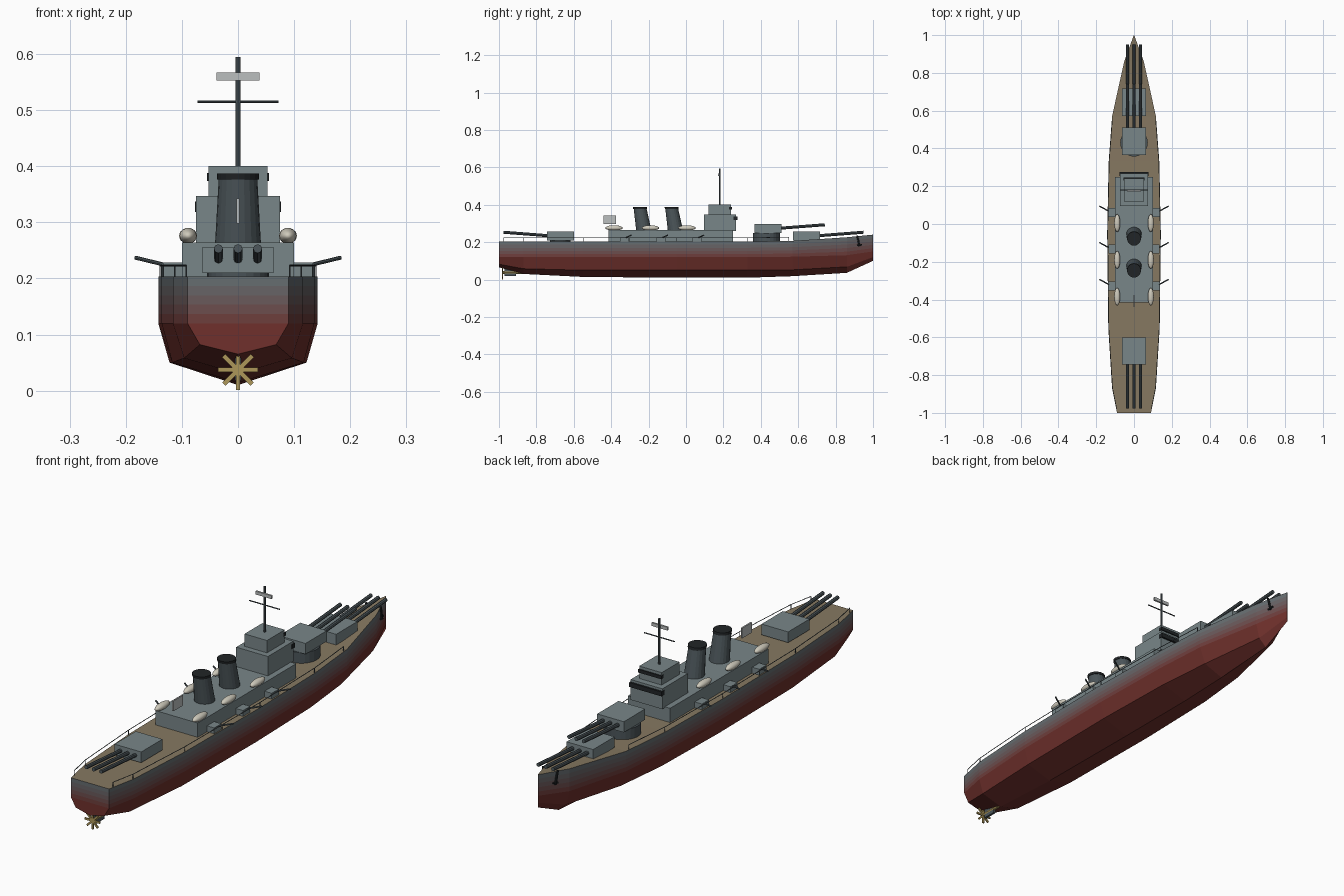
import bpy, bmesh, math
from mathutils import Vector, Matrix

if "Cube" in bpy.data.objects:
    bpy.data.objects.remove(bpy.data.objects["Cube"])


def mat(name, r, g, b):
    m = bpy.data.materials.new(name)
    m.diffuse_color = (r, g, b, 1)
    m.use_nodes = True
    m.node_tree.nodes["Principled BSDF"].inputs["Base Color"].default_value = m.diffuse_color
    return m


GREY = mat("steel", 0.19, 0.24, 0.25)
DARK = mat("dark_steel", 0.07, 0.09, 0.10)
BLACK = mat("black", 0.015, 0.018, 0.02)
LIGHT = mat("light_grey", 0.5, 0.52, 0.52)
WOOD = mat("deck_wood", 0.24, 0.19, 0.12)
CREAM = mat("boat_cream", 0.62, 0.59, 0.5)
BRASS = mat("brass", 0.42, 0.31, 0.10)
TOP, RED = (0.13, 0.16, 0.17), (0.16, 0.03, 0.025)
BANDS = 5
BAND_MATS = [mat(f"hull_band_{i}", *[a + (b - a) * (i + 0.3) / BANDS for a, b in zip(TOP, RED)])
             for i in range(BANDS)]
REDM = mat("hull_red", *RED)


def finish(name, bm, *mats, smooth=False):
    bmesh.ops.recalc_face_normals(bm, faces=bm.faces[:])
    me = bpy.data.meshes.new(name)
    bm.to_mesh(me)
    bm.free()
    for m in mats:
        me.materials.append(m)
    if smooth:
        me.shade_smooth()
    ob = bpy.data.objects.new(name, me)
    bpy.context.collection.objects.link(ob)
    return ob


def box(name, x, y, z, m):
    """Box from (min, max) ranges."""
    bm = bmesh.new()
    size = [r[1] - r[0] for r in (x, y, z)]
    mid = [(r[0] + r[1]) / 2 for r in (x, y, z)]
    bmesh.ops.create_cube(bm, size=1, matrix=Matrix.Translation(mid) @ Matrix.Diagonal((*size, 1)))
    return finish(name, bm, m)


def add_rod(bm, a, b, r1, r2=None, n=8):
    a, b = Vector(a), Vector(b)
    d = b - a
    rot = d.to_track_quat('Z', 'Y').to_matrix().to_4x4()
    bmesh.ops.create_cone(bm, cap_ends=True, segments=n, radius1=r1, radius2=r2 or r1,
                          depth=d.length, matrix=Matrix.Translation((a + b) / 2) @ rot)


def rod(name, a, b, r, m, n=8):
    bm = bmesh.new()
    add_rod(bm, a, b, r, n=n)
    return finish(name, bm, m)


# Hull stations: y, half width, deck z, side foot z, bilge x, bilge z, keel z
STATIONS = [
    (-1.00, 0.090, 0.203, 0.120, 0.068, 0.082, 0.065),
    (-0.87, 0.116, 0.203, 0.120, 0.096, 0.058, 0.030),
    (-0.55, 0.136, 0.203, 0.120, 0.117, 0.050, 0.014),
    (-0.05, 0.142, 0.203, 0.120, 0.122, 0.050, 0.010),
    (0.33, 0.134, 0.203, 0.120, 0.113, 0.050, 0.010),
    (0.57, 0.116, 0.207, 0.122, 0.090, 0.052, 0.018),
    (0.86, 0.052, 0.226, 0.130, 0.036, 0.068, 0.036),
    (1.00, 0.001, 0.240, 0.150, 0.001, 0.120, 0.100),
]
bm = bmesh.new()
rings = []
for y, w, d, s, bx, bz, k in STATIONS:
    half = [(w, d + (s - d) * i / BANDS) for i in range(BANDS + 1)] + [(bx, bz)]
    pts = half + [(0, k)] + [(-x, z) for x, z in reversed(half)]
    rings.append([bm.verts.new((x, y, z)) for x, z in pts])
N = len(rings[0])


def band(j):
    return min(j, N - 2 - j, BANDS)


for a, b in zip(rings, rings[1:]):
    for j in range(N - 1):
        bm.faces.new((a[j], a[j + 1], b[j + 1], b[j])).material_index = band(j)
    bm.faces.new((a[-1], a[0], b[0], b[-1])).material_index = BANDS + 1
for ring in (rings[0], rings[-1]):      # transom and stem strips
    for j in range(N // 2):
        vs = [ring[j], ring[j + 1], ring[N - 2 - j], ring[N - 1 - j]]
        bm.faces.new(list(dict.fromkeys(vs))).material_index = band(j)
finish("hull", bm, *BAND_MATS, REDM, WOOD)


def edge(y):
    """Deck edge half width and height at y."""
    for a, b in zip(STATIONS, STATIONS[1:]):
        if a[0] <= y <= b[0]:
            t = (y - a[0]) / (b[0] - a[0])
            return a[1] + (b[1] - a[1]) * t, a[2] + (b[2] - a[2]) * t


# Deckhouse and bridge tiers with window bands
box("deckhouse", (-0.1, 0.1), (-0.415, 0.25), (0.195, 0.264), GREY)
box("bridge_lower", (-0.075, 0.075), (0.095, 0.267), (0.26, 0.347), GREY)
box("bridge_upper", (-0.053, 0.053), (0.12, 0.24), (0.345, 0.40), GREY)
box("lower_windows", (-0.077, 0.077), (0.255, 0.275), (0.318, 0.337), BLACK)
box("upper_windows", (-0.055, 0.055), (0.23, 0.245), (0.374, 0.388), BLACK)

# Mast, yard and radar panels
rod("mast", (0, 0.18, 0.39), (0, 0.18, 0.595), 0.0045, DARK)
rod("mast_yard", (-0.072, 0.18, 0.515), (0.072, 0.18, 0.515), 0.0025, DARK)
box("mast_radar", (-0.038, 0.038), (0.172, 0.18), (0.553, 0.567), LIGHT)
box("aft_radar", (-0.003, 0.003), (-0.44, -0.375), (0.298, 0.342), LIGHT)

# Raked funnels with black caps
for i, y in enumerate((-0.056, -0.225)):
    for part, z1, z2, r1, r2, m in (("funnel", 0.26, 0.385, 0.041, 0.034, DARK),
                                    ("funnel_cap", 0.376, 0.387, 0.037, 0.037, BLACK)):
        bm = bmesh.new()
        add_rod(bm, (0, 0, z1), (0, 0, z2), r1, r2, 20)
        for v in bm.verts:
            v.co.y += y - (v.co.z - 0.26) * 0.17
        finish(f"{part}_{i}", bm, m)


# Triple gun turrets
def turret(name, y, z, s):
    box(f"{name}_turret", (-0.063, 0.063), (y - 0.072, y + 0.072), (z, z + 0.046), GREY)
    bm = bmesh.new()
    for x in (-0.035, 0, 0.035):
        add_rod(bm, (x, y + s * 0.06, z + 0.024), (x, y + s * 0.304, z + 0.043), 0.008)
    finish(f"{name}_barrels", bm, DARK)


turret("fore", 0.645, 0.21, 1)
turret("raised", 0.438, 0.25, 1)
turret("aft", -0.672, 0.21, -1)
rod("raised_barbette", (0, 0.43, 0.195), (0, 0.43, 0.25), 0.073, DARK, 24)
rod("fore_barbette", (0, 0.645, 0.195), (0, 0.645, 0.215), 0.055, DARK, 24)
rod("aft_barbette", (0, -0.672, 0.195), (0, -0.672, 0.215), 0.055, DARK, 24)

for s, side in ((-1, "left"), (1, "right")):
    # Secondary guns
    for i, y in enumerate((0.06, -0.133, -0.328)):
        box(f"{side}_casemate_{i}", sorted((s * 0.097, s * 0.134)), (y - 0.024, y + 0.024),
            (0.2, 0.228), GREY)
        rod(f"{side}_gun_{i}", (s * 0.125, y + 0.003, 0.223), (s * 0.183, y + 0.035, 0.237), 0.0035, DARK)
    # Lifeboats
    for i, y in enumerate((0.005, -0.19, -0.385)):
        bm = bmesh.new()
        bmesh.ops.create_uvsphere(bm, u_segments=16, v_segments=10, radius=1,
                                  matrix=Matrix.Translation((s * 0.089, y, 0.276))
                                  @ Matrix.Diagonal((0.016, 0.047, 0.014, 1)))
        finish(f"{side}_lifeboat_{i}", bm, CREAM, smooth=True)
    # Deck rail
    bm = bmesh.new()
    pts = []
    for y in (-0.975, -0.87, -0.55, -0.3, -0.05, 0.33, 0.55):
        w, z = edge(y)
        pts.append(Vector((s * (w - 0.003), y, z + 0.02)))
        add_rod(bm, pts[-1] - Vector((0, 0, 0.023)), pts[-1], 0.0015, n=6)
    for a, b in zip(pts, pts[1:]):
        add_rod(bm, a, b, 0.0015, n=6)
    finish(f"{side}_rail", bm, DARK)
    # Anchor on the bow
    bm = bmesh.new()
    add_rod(bm, (s * 0.034, 0.915, 0.235), (s * 0.032, 0.928, 0.178), 0.005)
    add_rod(bm, (s * 0.034, 0.914, 0.182), (s * 0.029, 0.94, 0.188), 0.004)
    finish(f"{side}_anchor", bm, BLACK)

# Rudder, shaft and propeller
box("rudder", (-0.005, 0.005), (-0.97, -0.91), (0.018, 0.06), DARK)
rod("propeller_shaft", (0, -0.985, 0.038), (0, -0.86, 0.038), 0.007, BRASS)
bm = bmesh.new()
for i in range(4):
    bmesh.ops.create_cube(bm, size=1, matrix=Matrix.Translation((0, -0.982, 0.037))
                          @ Matrix.Rotation(i * math.pi / 4, 4, 'Y')
                          @ Matrix.Diagonal((0.072, 0.006, 0.008, 1)))
finish("propeller", bm, BRASS)
